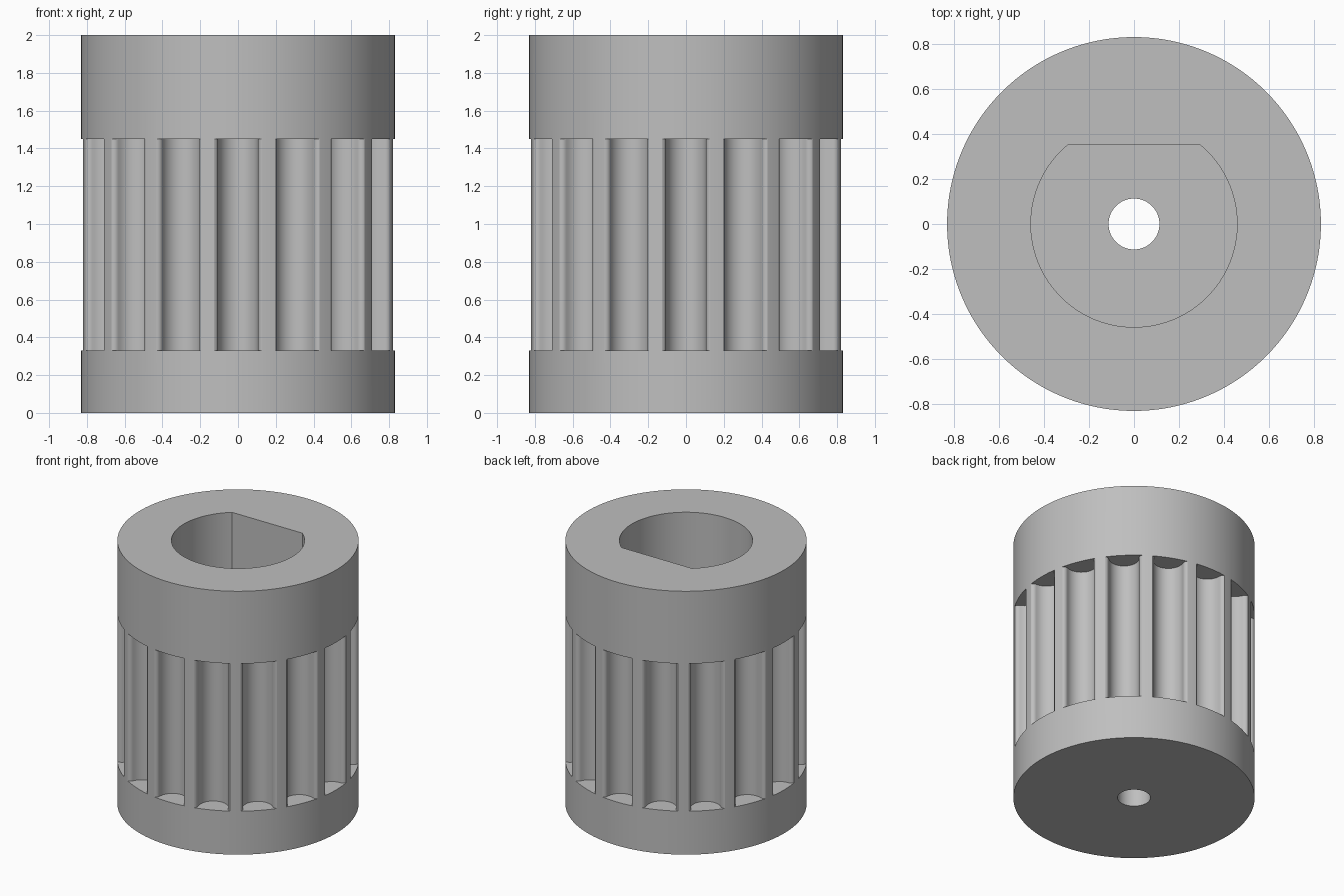
import bpy
import bmesh
from math import sin, cos, pi, tau, asin, radians
from mathutils import Matrix

if "Cube" in bpy.data.objects:
    bpy.data.objects.remove(bpy.data.objects["Cube"], do_unlink=True)

RADIUS, HEIGHT = 0.83, 2.0
BAND_BOTTOM, BAND_TOP = 0.33, 1.45
TEETH = 16
BORE_RADIUS, BORE_FLAT, BORE_FLOOR = 0.458, 0.35, 0.33
HOLE_RADIUS = 0.113

grey = bpy.data.materials.new("plain grey")
grey.use_nodes = True
colour = (0.52, 0.52, 0.52, 1)
grey.diffuse_color = colour
grey.node_tree.nodes["Principled BSDF"].inputs["Base Color"].default_value = colour


def arc(radius, start, end, steps):
    angles = [start + (end - start) * i / steps for i in range(steps + 1)]
    return [(radius * cos(a), radius * sin(a)) for a in angles]


def prism(name, outlines, bottom, top):
    """Extrude closed xy outlines into upright solids in one object."""
    bm = bmesh.new()
    for outline in outlines:
        face = bm.faces.new([bm.verts.new((x, y, bottom)) for x, y in outline])
        up = bmesh.ops.extrude_face_region(bm, geom=[face])["geom"]
        verts = [v for v in up if isinstance(v, bmesh.types.BMVert)]
        bmesh.ops.translate(bm, verts=verts, vec=(0, 0, top - bottom))
    bmesh.ops.recalc_face_normals(bm, faces=bm.faces)
    mesh = bpy.data.meshes.new(name)
    bm.to_mesh(mesh)
    bm.free()
    mesh.materials.append(grey)
    obj = bpy.data.objects.new(name, mesh)
    bpy.context.collection.objects.link(obj)
    return obj


def groove_outline():
    """Round-bottomed groove with rolled lips, pointing along +x."""
    lip, half, depth, mouth = 0.032, 0.105, 0.14, 0.822
    side = [(0.9, half + lip)]
    for i in range(7):                              # rolled lip
        a = pi / 2 * i / 6
        side.append((mouth - lip + lip * cos(a), half + lip - lip * sin(a)))
    for i in range(1, 13):                          # rounded floor
        a = pi / 2 * i / 12
        side.append((mouth - lip - (depth - lip) * sin(a), half * cos(a)))
    return side + [(x, -y) for x, y in reversed(side[:-1])]


# Main body, full height
body = prism("pulley_body", [arc(RADIUS, 0, tau, 192)[:-1]], 0, HEIGHT)

# Tooth grooves between the two plain collars
base = groove_outline()
grooves = []
for i in range(TEETH):
    a = tau * i / TEETH
    grooves.append([(x * cos(a) - y * sin(a), x * sin(a) + y * cos(a)) for x, y in base])

# Blind shaft bore with one flat towards the back
edge = asin(BORE_FLAT / BORE_RADIUS)
bore = arc(BORE_RADIUS, pi - edge, tau + edge, 96)

cutters = [
    prism("groove_cutter", grooves, BAND_BOTTOM, BAND_TOP),
    prism("bore_cutter", [bore], BORE_FLOOR, HEIGHT + 0.1),
    prism("screw_hole_cutter", [arc(HOLE_RADIUS, 0, tau, 64)[:-1]], -0.1, BORE_FLOOR + 0.1),
]
for cutter in cutters:
    cutter.hide_render = True
    mod = body.modifiers.new(cutter.name, "BOOLEAN")
    mod.operation = "DIFFERENCE"
    mod.solver = "EXACT"
    mod.object = cutter

# Bake the cuts and drop the cutters
bpy.context.view_layer.update()
graph = bpy.context.evaluated_depsgraph_get()
cut_mesh = bpy.data.meshes.new_from_object(body.evaluated_get(graph))
body.modifiers.clear()
body.data = cut_mesh
for cutter in cutters:
    bpy.data.objects.remove(cutter, do_unlink=True)

# Smooth curved walls, keep rims sharp
bpy.ops.object.select_all(action="DESELECT")
body.select_set(True)
bpy.context.view_layer.objects.active = body
bpy.ops.object.shade_smooth_by_angle(angle=radians(30))
